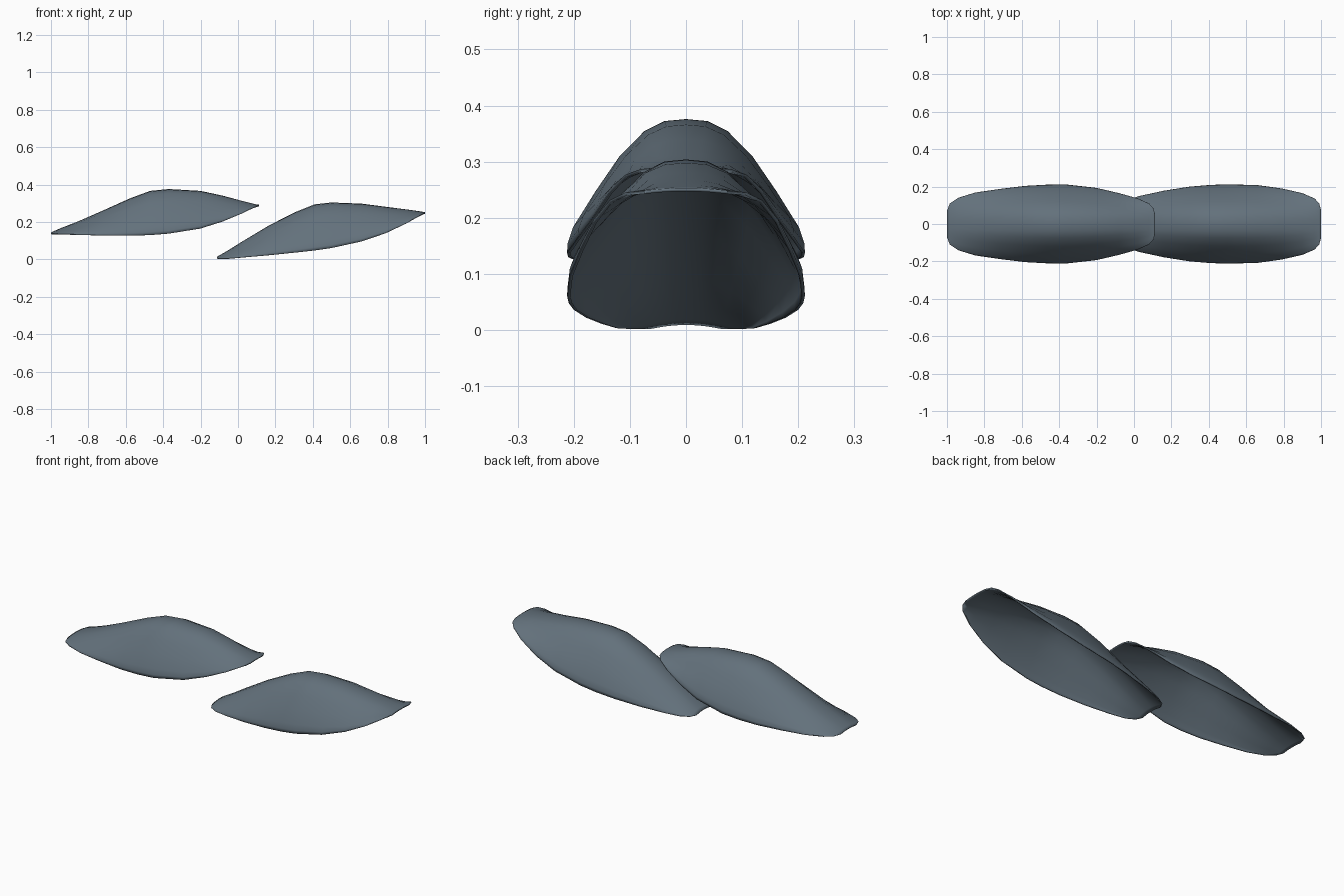
import bpy, bmesh

if "Cube" in bpy.data.objects:
    bpy.data.objects.remove(bpy.data.objects["Cube"])

# One slate colour for both plates
slate = bpy.data.materials.new("slate grey")
slate.use_nodes = True
COLOUR = (0.125, 0.165, 0.2, 1)
slate.diffuse_color = COLOUR
slate.node_tree.nodes["Principled BSDF"].inputs["Base Color"].default_value = COLOUR

# Half cross-section from rim to ridge: (share of half width, share of height)
HALF = [(1, 0), (.995, .07), (.95, .19), (.76, .46), (.56, .72), (.35, .91), (.18, .985)]
ARCH = HALF + [(0, 1)] + [(-y, z) for y, z in reversed(HALF)]


def domed_plate(name, stations):
    """Open arched shell lofted along x; station = x, half width, rim z, ridge z."""
    bm = bmesh.new()
    rows = [[bm.verts.new((x, w * y, rim + (ridge - rim) * z)) for y, z in ARCH]
            for x, w, rim, ridge in stations]
    for a, b in zip(rows, rows[1:]):
        for i in range(len(ARCH) - 1):
            bm.faces.new((a[i], a[i + 1], b[i + 1], b[i]))
    bm.normal_update()
    if sum(f.normal.z for f in bm.faces) < 0:
        bmesh.ops.reverse_faces(bm, faces=bm.faces[:])
    mesh = bpy.data.meshes.new(name)
    bm.to_mesh(mesh)
    bm.free()
    mesh.materials.append(slate)
    obj = bpy.data.objects.new(name, mesh)
    bpy.context.collection.objects.link(obj)
    # Thin wall, grown inwards
    wall = obj.modifiers.new("wall", "SOLIDIFY")
    wall.thickness = 0.006
    wall.offset = -1
    bpy.ops.object.select_all(action="DESELECT")
    obj.select_set(True)
    bpy.context.view_layer.objects.active = obj
    bpy.ops.object.shade_smooth_by_angle(angle=0.5)


# Upper plate, on the right
domed_plate("upper_plate", [
    (-1, .07, .138, .144), (-.985, .11, .136, .151), (-.94, .14, .134, .17),
    (-.85, .168, .131, .205), (-.72, .187, .128, .262), (-.58, .204, .127, .325),
    (-.47, .21, .13, .366), (-.37, .212, .138, .376), (-.2, .193, .165, .366),
    (-.08, .165, .203, .34), (.02, .137, .245, .313), (.08, .11, .274, .298),
    (.105, .082, .286, .292), (.112, .05, .289, .292)])

# Lower plate, on the left
domed_plate("lower_plate", [
    (-.112, .07, .005, .014), (-.095, .1, .003, .024), (-.05, .126, .004, .05),
    (.03, .15, .011, .1), (.16, .178, .022, .178), (.3, .2, .036, .25),
    (.41, .209, .048, .294), (.5, .212, .061, .304), (.66, .208, .096, .298),
    (.79, .19, .14, .281), (.9, .165, .192, .267), (.965, .137, .229, .258),
    (.99, .11, .244, .254), (1, .075, .248, .253)])
